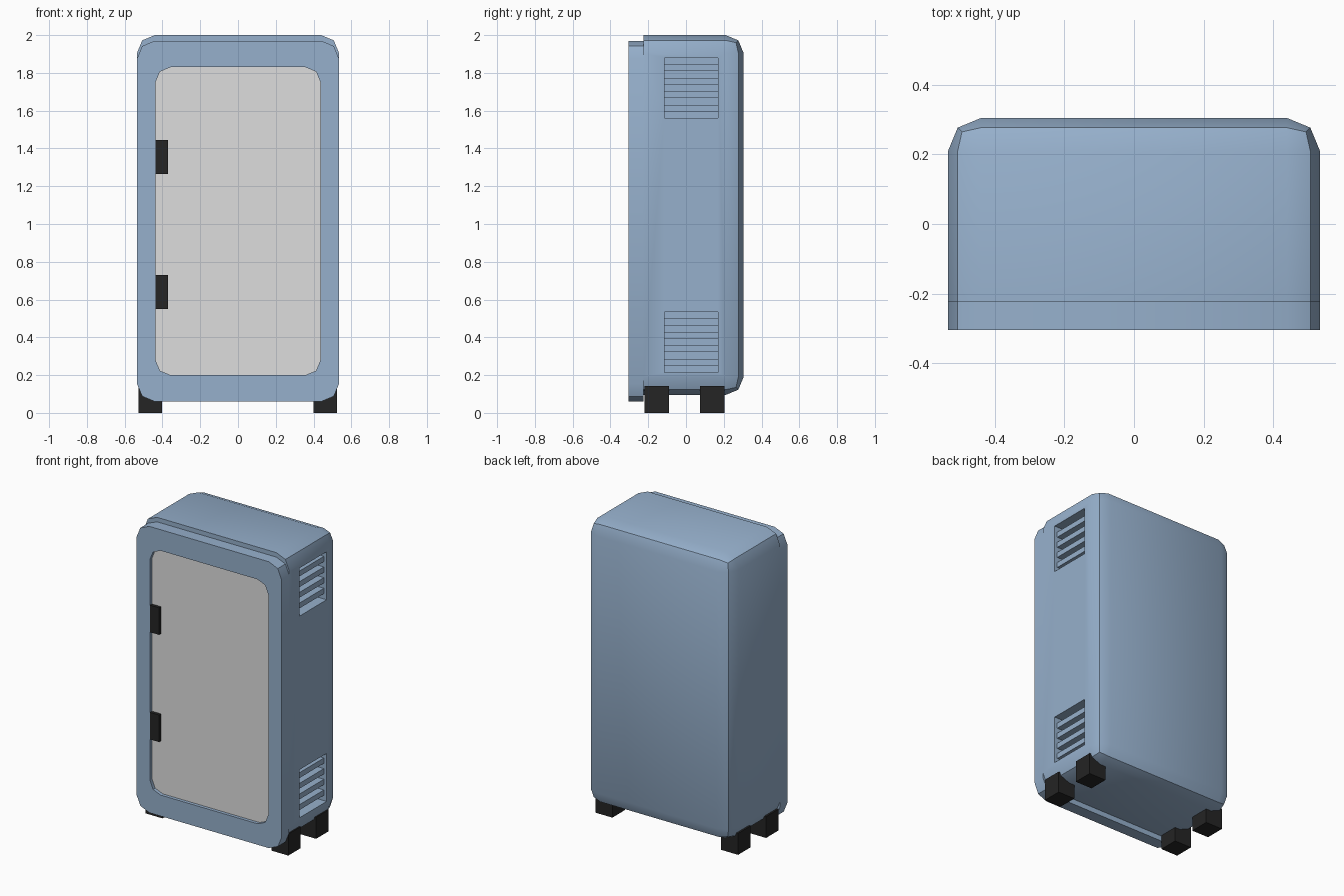
import bpy, bmesh, math

if "Cube" in bpy.data.objects:
    bpy.data.objects.remove(bpy.data.objects["Cube"])


def material(name, rgb):
    m = bpy.data.materials.new(name)
    m.diffuse_color = (*rgb, 1)
    m.use_nodes = True
    m.node_tree.nodes["Principled BSDF"].inputs["Base Color"].default_value = m.diffuse_color
    return m


BLUE = material("steel blue", (0.305, 0.434, 0.604))
GREY = material("light grey", (0.73, 0.73, 0.73))
BLACK = material("black", (0.018, 0.018, 0.018))


def finish(name, bm, mat):
    bmesh.ops.recalc_face_normals(bm, faces=bm.faces)
    me = bpy.data.meshes.new(name)
    bm.to_mesh(me)
    bm.free()
    ob = bpy.data.objects.new(name, me)
    me.materials.append(mat)
    bpy.context.collection.objects.link(ob)
    return ob


def cuboid(bm, x, y, z):
    vs = bmesh.ops.create_cube(bm, size=1)["verts"]
    for v in vs:
        v.co = [(a + b) / 2 + c * (b - a) for c, (a, b) in zip(v.co, (x, y, z))]


def box(name, x, y, z, mat):
    bm = bmesh.new()
    cuboid(bm, x, y, z)
    return finish(name, bm, mat)


def smooth(ob):
    bpy.ops.object.select_all(action='DESELECT')
    ob.select_set(True)
    bpy.context.view_layer.objects.active = ob
    bpy.ops.object.shade_smooth_by_angle(angle=math.radians(30))


def rounded(hw, z0, z1, r):
    """Rounded rectangle in xz, two segments per corner."""
    pts = []
    for i, (sx, z) in enumerate(((1, z1 - r), (-1, z1 - r), (-1, z0 + r), (1, z0 + r))):
        for k in range(3):
            a = math.radians(90 * i + 45 * k)
            pts.append((sx * (hw - r) + r * math.cos(a), z + r * math.sin(a)))
    return pts


# Cabinet shell: box with every edge rounded except around the front
bm = bmesh.new()
cuboid(bm, (-.535, .535), (-.225, .305), (.095, 2.0))
edges = [e for e in bm.edges if any(v.co.y > 0 for v in e.verts)]
bmesh.ops.bevel(bm, geom=edges, offset=.095, segments=2, profile=.5, affect='EDGES')
body = finish("cabinet_body", bm, BLUE)

# Vent openings cut into the right side
VENTS = ((.215, .535), (1.56, 1.88))
bm = bmesh.new()
for z in VENTS:
    cuboid(bm, (.465, .6), (-.115, .17), z)
cutter = finish("vent_cutter", bm, BLUE)
cutter.hide_render = True
mod = body.modifiers.new("vents", 'BOOLEAN')
mod.operation = 'DIFFERENCE'
mod.solver = 'EXACT'
mod.object = cutter
bpy.context.view_layer.objects.active = body
bpy.ops.object.modifier_apply(modifier=mod.name)
bpy.data.objects.remove(cutter)
smooth(body)

# Vent slats: four per opening, set back a little
for n, (z0, z1) in zip(("lower", "upper"), VENTS):
    bm = bmesh.new()
    p = (z1 - z0) / 9
    for i in range(4):
        z = z0 + p * (2 * i + 1)
        cuboid(bm, (.464, .515), (-.116, .171), (z, z + p))
    finish(n + "_vent_slats", bm, BLUE)

# Front frame with the door opening
bm = bmesh.new()
outer, inner = rounded(.535, .06, 1.97, .095), rounded(.437, .2, 1.83, .08)
loops = [[bm.verts.new((x, y, z)) for x, z in pts]
         for pts, y in ((outer, -.225), (outer, -.305), (inner, -.305), (inner, -.225))]
for k in range(4):
    a, b = loops[k], loops[(k + 1) % 4]
    for i in range(12):
        j = (i + 1) % 12
        bm.faces.new((a[i], a[j], b[j], b[i]))
smooth(finish("front_frame", bm, BLUE))

# Recessed door panel
bm = bmesh.new()
f = bm.faces.new([bm.verts.new((x, -.228, z)) for x, z in inner])
r = bmesh.ops.extrude_face_region(bm, geom=[f])
for v in r["geom"]:
    if isinstance(v, bmesh.types.BMVert):
        v.co.y = -.283
finish("door_panel", bm, GREY)

# Hinges
for n, z in (("lower", (.55, .73)), ("upper", (1.265, 1.445))):
    box(n + "_hinge", (-.437, -.37), (-.304, -.27), z, BLACK)

# Feet
for n, y in (("front", (-.22, -.09)), ("back", (.073, .205))):
    box(n + "_left_foot", (-.528, -.403), y, (0, .143), BLACK)
    box(n + "_right_foot", (.4, .525), y, (0, .143), BLACK)
